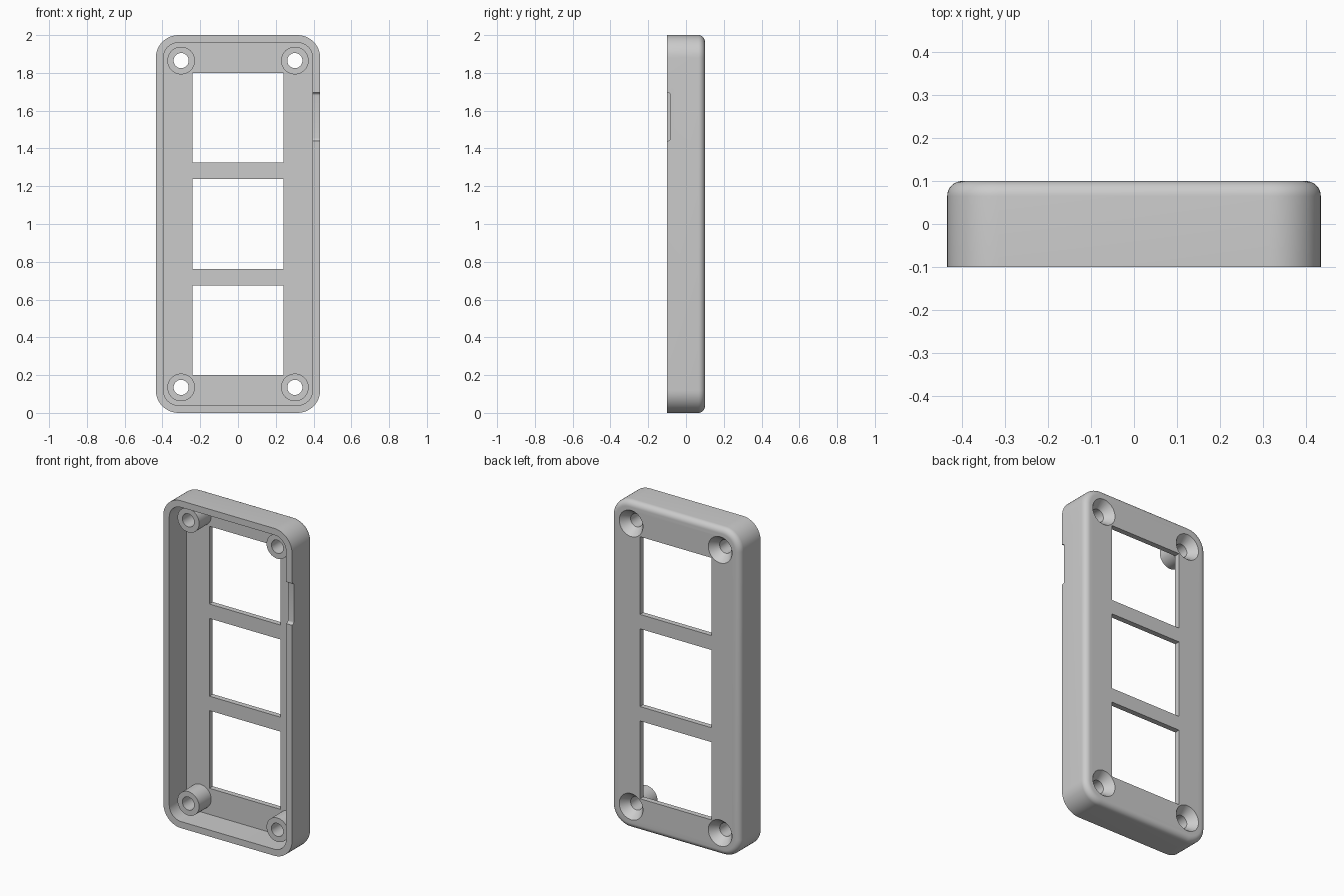
import bpy, bmesh, math
from mathutils import Matrix, Vector

HALF_W, HEIGHT, CORNER, WALL = 0.435, 2.0, 0.12, 0.04
FRONT, BACK, FLOOR = -0.1, 0.1, 0.067
FILLET = 0.035

if "Cube" in bpy.data.objects:
    bpy.data.objects.remove(bpy.data.objects["Cube"])

grey = bpy.data.materials.new("Plain grey")
grey.use_nodes = True
grey.diffuse_color = (0.6, 0.6, 0.6, 1)
grey.node_tree.nodes["Principled BSDF"].inputs["Base Color"].default_value = (0.6, 0.6, 0.6, 1)


def loft(name, loops):
    """Skin a stack of equal-length point loops and cap both ends."""
    bm = bmesh.new()
    rings = [[bm.verts.new(p) for p in loop] for loop in loops]
    for a, b in zip(rings, rings[1:]):
        for i in range(len(a)):
            j = (i + 1) % len(a)
            bm.faces.new((a[i], a[j], b[j], b[i]))
    bm.faces.new(rings[0])
    bm.faces.new(rings[-1])
    bmesh.ops.recalc_face_normals(bm, faces=bm.faces)
    mesh = bpy.data.meshes.new(name)
    bm.to_mesh(mesh)
    bm.free()
    mesh.materials.append(grey)
    obj = bpy.data.objects.new(name, mesh)
    bpy.context.collection.objects.link(obj)
    return obj


def rounded_loop(inset, y, steps=12):
    """Rounded rectangle in the upright plane at depth y."""
    r = CORNER - inset
    cx, cz = HALF_W - CORNER, HEIGHT / 2 - CORNER
    points = []
    for k, (sx, sz) in enumerate(((1, 1), (-1, 1), (-1, -1), (1, -1))):
        for i in range(steps + 1):
            a = math.pi / 2 * (k + i / steps)
            points.append((sx * cx + r * math.cos(a), y, HEIGHT / 2 + sz * cz + r * math.sin(a)))
    return points


def round_part(name, x, z, profile, sides=48):
    """Revolve (radius, y) pairs about an axis running front to back."""
    angles = [2 * math.pi * i / sides for i in range(sides)]
    return loft(name, [[(x + r * math.cos(a), y, z + r * math.sin(a)) for a in angles]
                       for r, y in profile])


def box(name, centre, size):
    x, y, z = (s / 2 for s in size)
    corners = ((-x, -z), (x, -z), (x, z), (-x, z))
    c = Vector(centre)
    return loft(name, [[c + Vector((u, d, v)) for u, v in corners] for d in (-y, y)])


def combine(target, tool, operation):
    """Apply a boolean and discard the tool."""
    tool.hide_render = True
    mod = target.modifiers.new("Join or cut", 'BOOLEAN')
    mod.operation, mod.object, mod.solver = operation, tool, 'EXACT'
    bpy.context.view_layer.objects.active = target
    bpy.ops.object.modifier_apply(modifier=mod.name)
    bpy.data.objects.remove(tool)


# Open tray: inner floor, rim, outer wall, rounded back edge
arc = [math.pi / 2 * i / 8 for i in range(9)]
stack = [(WALL, FLOOR), (WALL, FRONT), (0, FRONT)]
stack += [(FILLET * (1 - math.cos(a)), BACK - FILLET * (1 - math.sin(a))) for a in arc]
case = loft("case", [rounded_loop(i, y) for i, y in stack])

# Screw bosses, then countersunk through holes
spots = [(x, z) for x in (-0.301, 0.301) for z in (0.135, 1.865)]
for x, z in spots:
    combine(case, round_part("boss", x, z, [(0.073, -0.05), (0.073, 0.085)]), 'UNION')
for x, z in spots:
    sink = [(0.04, -0.2), (0.04, 0.048), (0.08, BACK), (0.08, 0.2)]
    combine(case, round_part("screw_hole", x, z, sink), 'DIFFERENCE')

# Three square windows
for i in (-1, 0, 1):
    combine(case, box("window", (0, BACK, 1 + i * 0.563), (0.482, 0.15, 0.475)), 'DIFFERENCE')

# Shallow side notch in the rim, with rounded inner corners
low, high, depth, r = 1.44, 1.695, 0.018, 0.015
outline = [(-0.15, low), (-0.15, high)]
for z, start in ((high - r, 0), (low + r, 1)):
    for i in range(7):
        a = math.pi / 2 * (1 - start - i / 6)
        outline.append((FRONT + depth - r + r * math.cos(a), z + r * math.sin(a)))
notch = loft("notch", [[(x, y, z) for y, z in outline] for x in (0.37, 0.5)])
combine(case, notch, 'DIFFERENCE')

# Smooth the rounds, keep the edges crisp
bpy.ops.object.select_all(action='DESELECT')
case.select_set(True)
bpy.context.view_layer.objects.active = case
bpy.ops.object.shade_smooth_by_angle(angle=math.radians(30))
